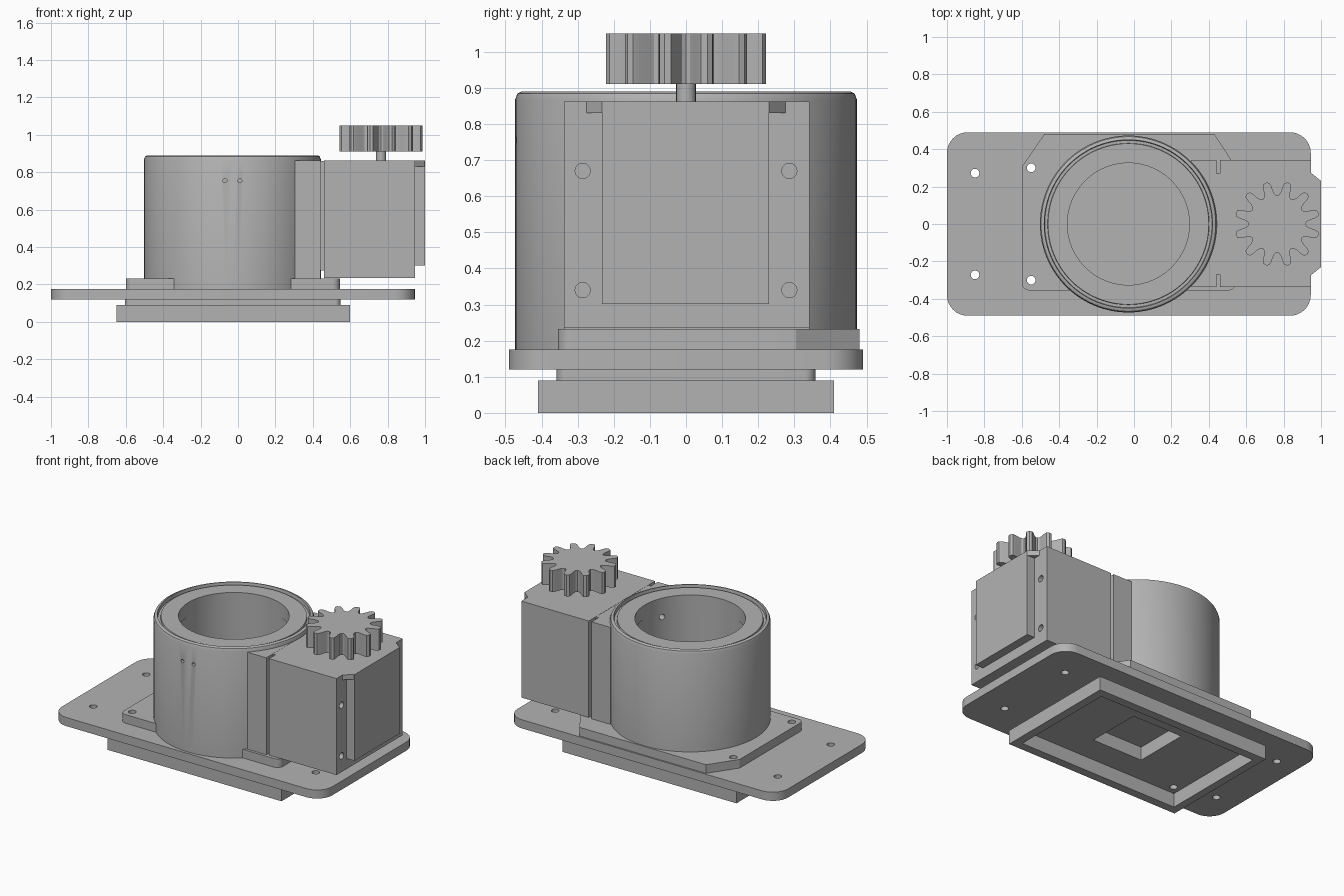
import bpy, bmesh, math
from math import cos, sin, pi, radians
from mathutils import Vector

cube = bpy.data.objects.get("Cube")
if cube:
    bpy.data.objects.remove(cube, do_unlink=True)

GREY = (0.45, 0.45, 0.45, 1)
metal = bpy.data.materials.new("machined_grey")
metal.use_nodes = True
metal.diffuse_color = GREY
metal.node_tree.nodes["Principled BSDF"].inputs["Base Color"].default_value = GREY


def finish(name, bm, smooth=False):
    bmesh.ops.recalc_face_normals(bm, faces=bm.faces)
    mesh = bpy.data.meshes.new(name)
    bm.to_mesh(mesh)
    bm.free()
    mesh.materials.append(metal)
    ob = bpy.data.objects.new(name, mesh)
    bpy.context.collection.objects.link(ob)
    return ob


def prism(name, pts, z0, z1):
    bm = bmesh.new()
    face = bm.faces.new([bm.verts.new((x, y, z0)) for x, y in pts])
    ext = bmesh.ops.extrude_face_region(bm, geom=[face])
    top = [v for v in ext["geom"] if isinstance(v, bmesh.types.BMVert)]
    bmesh.ops.translate(bm, verts=top, vec=(0, 0, z1 - z0))
    return finish(name, bm)


def rounded(x0, x1, y0, y1, r, n=8):
    pts = []
    corners = [(x1 - r, y1 - r), (x0 + r, y1 - r), (x0 + r, y0 + r), (x1 - r, y0 + r)]
    for k, (cx, cy) in enumerate(corners):
        for i in range(n + 1):
            a = (k + i / n) * pi / 2
            pts.append((cx + r * cos(a), cy + r * sin(a)))
    return pts


def box(name, x0, x1, y0, y1, z0, z1):
    return prism(name, [(x0, y0), (x1, y0), (x1, y1), (x0, y1)], z0, z1)


def rod(name, start, end, r, n=24):
    start, end = Vector(start), Vector(end)
    axis = end - start
    bm = bmesh.new()
    bmesh.ops.create_cone(bm, cap_ends=True, segments=n, radius1=r, radius2=r, depth=axis.length)
    bm.transform(axis.to_track_quat("Z", "Y").to_matrix().to_4x4())
    bmesh.ops.translate(bm, verts=bm.verts, vec=(start + end) / 2)
    return finish(name, bm)


def cut(ob, cutters):
    bpy.context.view_layer.objects.active = ob
    for c in cutters:
        mod = ob.modifiers.new("cut", "BOOLEAN")
        mod.operation = "DIFFERENCE"
        mod.solver = "EXACT"
        mod.object = c
        bpy.ops.object.modifier_apply(modifier=mod.name)
        bpy.data.objects.remove(c, do_unlink=True)


def smooth(ob, angle=30):
    bpy.ops.object.select_all(action="DESELECT")
    ob.select_set(True)
    bpy.context.view_layer.objects.active = ob
    bpy.ops.object.shade_smooth_by_angle(angle=radians(angle))


def upright_holes(spots, r=0.023):
    return [rod("cutter", (x, y, -0.1), (x, y, 0.4), r) for x, y in spots]


def square_cutter():
    return box("cutter", -0.205, 0.155, -0.18, 0.18, -0.1, 0.4)


flange_spots = [(-0.55, 0.3), (-0.55, -0.3)]
plate_spots = [(x, y) for x in (-0.85, 0.75) for y in (-0.272, 0.272)]

# Lower frame, step and mounting plate
frame = box("lower_frame", -0.65, 0.6, -0.41, 0.41, 0, 0.09)
cut(frame, [box("cutter", -0.6, 0.545, -0.355, 0.355, -0.1, 0.2)])
step = prism("lower_step", rounded(-0.605, 0.548, -0.358, 0.358, 0.03), 0.09, 0.12)
cut(step, upright_holes(flange_spots) + [square_cutter()])
plate = prism("mounting_plate", rounded(-1, 0.945, -0.49, 0.49, 0.11), 0.12, 0.176)
cut(plate, upright_holes(flange_spots + plate_spots) + [square_cutter()])

# Chamfered flange under the housing
flange_outline = [p for p in rounded(-0.6, 0.545, -0.355, 0.355, 0.04) if p[1] < 0]
flange_outline += [(0.545, 0.305), (0.43, 0.48), (-0.48, 0.48), (-0.6, 0.305)]
flange = prism("housing_flange", flange_outline, 0.176, 0.232)
cut(flange, upright_holes(flange_spots))

# Round housing, turned from a profile
CX = -0.03
profile = [(0, 0.24), (0.33, 0.24), (0.33, 0.79), (0.326, 0.79), (0.326, 0.88),
           (0.43, 0.88), (0.432, 0.868), (0.447, 0.868), (0.45, 0.89), (0.456, 0.89),
           (0.467, 0.884), (0.473, 0.868), (0.473, 0.176), (0, 0.176)]
bm = bmesh.new()
verts = [bm.verts.new((CX + r, 0, z)) for r, z in profile]
edges = [bm.edges.new(pair) for pair in zip(verts, verts[1:])]
bmesh.ops.spin(bm, geom=verts + edges, cent=(CX, 0, 0), axis=(0, 0, 1),
               angle=2 * pi, steps=96, use_duplicate=False)
bmesh.ops.remove_doubles(bm, verts=bm.verts, dist=0.0005)
housing = finish("round_housing", bm)
a = radians(-25)
cut(housing, [rod("cutter", (x, -0.55, 0.755), (x, -0.43, 0.755), 0.011, 16) for x in (-0.07, 0.01)]
    + [rod("cutter", (CX + 0.3 * cos(a), 0.3 * sin(a), 0.755),
           (CX + 0.38 * cos(a), 0.38 * sin(a), 0.755), 0.018, 16)])

# Neck, recessed core and motor block
box("housing_neck", 0.305, 0.44, -0.338, 0.342, 0.232, 0.862)
box("neck_core", 0.43, 0.47, -0.27, 0.27, 0.275, 0.861)
motor = box("motor_block", 0.46, 0.945, -0.338, 0.342, 0.235, 0.862)
cut(motor, [rod("cutter", (0.88, y, z), (1.1, y, z), 0.021)
            for y in (-0.286, 0.286) for z in (0.34, 0.67)])

# Raised end cover with tapered top tabs
box("end_cover", 0.94, 1, -0.233, 0.23, 0.302, 0.862)
for side, name in ((-1, "right_cover_tab"), (1, "left_cover_tab")):
    prism(name, [(0.94, side * 0.22), (1, side * 0.23), (0.945, side * 0.275), (0.94, side * 0.275)],
          0.83, 0.862)

# Drive shaft and pinion gear
GX, TEETH = 0.765, 12
shaft = rod("drive_shaft", (GX, 0, 0.85), (GX, 0, 0.92), 0.027)
tooth = [(-0.5, 0.152), (-0.36, 0.158), (-0.27, 0.175), (-0.21, 0.205), (-0.14, 0.224),
         (0, 0.229), (0.14, 0.224), (0.21, 0.205), (0.27, 0.175), (0.36, 0.158)]
gear_outline = []
for k in range(TEETH):
    for t, r in tooth:
        ang = (k + 0.5 + t) * 2 * pi / TEETH
        gear_outline.append((GX + r * cos(ang), r * sin(ang)))
gear = prism("pinion_gear", gear_outline, 0.91, 1.05)

for ob in (step, plate, flange, housing, motor, shaft, gear):
    smooth(ob)
